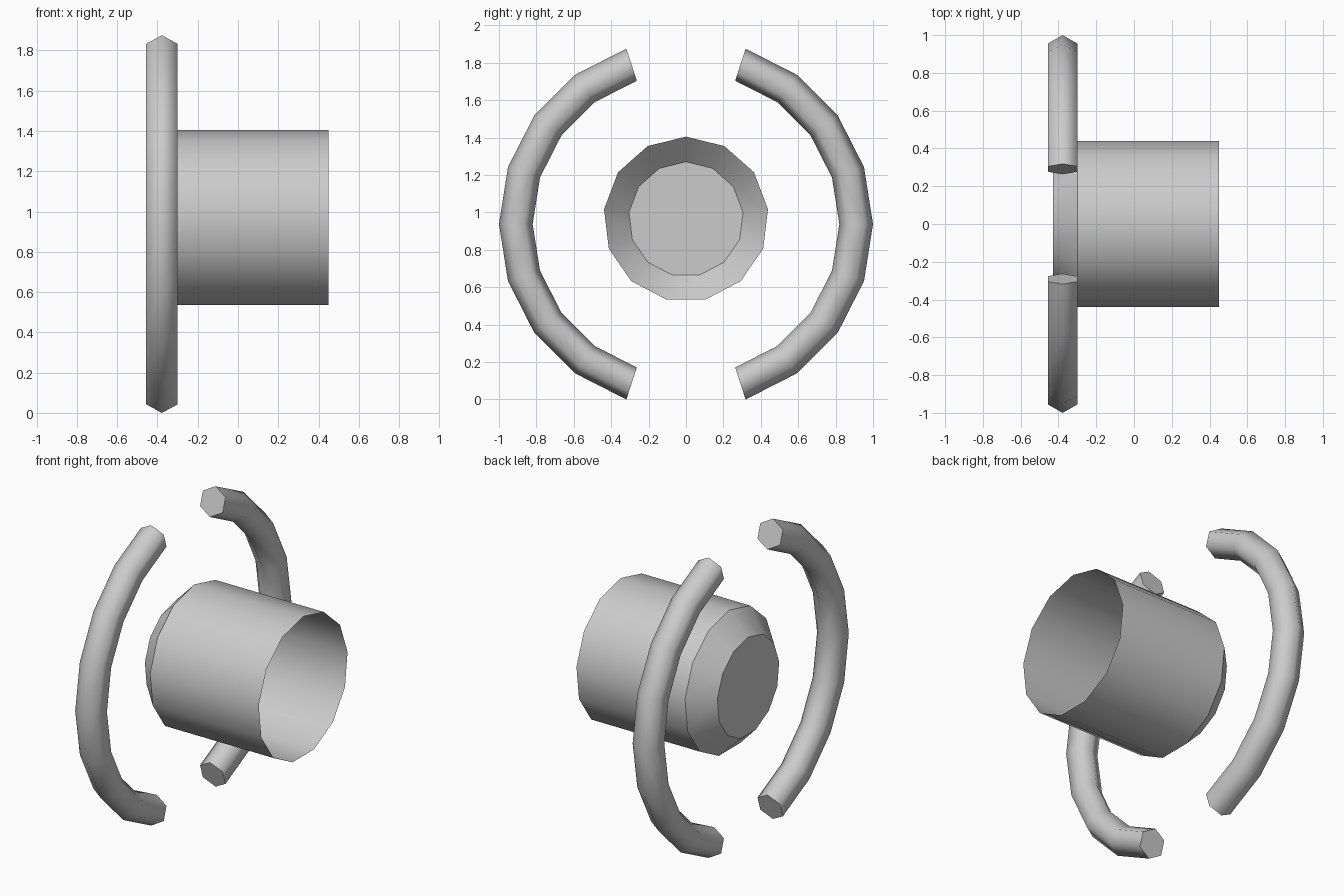
import bpy, bmesh
from math import sin, cos, pi, radians

if "Cube" in bpy.data.objects:
    bpy.data.objects.remove(bpy.data.objects["Cube"])


def skin(name, rings, cap_start, cap_end, sharp_rings=()):
    """Join equal-sized rings of points into a tube with optional flat caps."""
    bm = bmesh.new()
    loops = [[bm.verts.new(p) for p in ring] for ring in rings]
    n = len(loops[0])
    for a, b in zip(loops, loops[1:]):
        for i in range(n):
            j = (i + 1) % n
            bm.faces.new((a[i], a[j], b[j], b[i])).smooth = True
    if cap_start:
        bm.faces.new(loops[0][::-1])
    if cap_end:
        bm.faces.new(loops[-1])
    bmesh.ops.recalc_face_normals(bm, faces=bm.faces)
    for k in sharp_rings:
        for i in range(n):
            bm.edges.get((loops[k][i], loops[k][(i + 1) % n])).smooth = False
    mesh = bpy.data.meshes.new(name)
    bm.to_mesh(mesh)
    bm.free()
    obj = bpy.data.objects.new(name, mesh)
    bpy.context.collection.objects.link(obj)
    return obj


# Open cup along x: flat end, short bevel, straight wall with 13 sides
CUP_SIDES, CUP_Z = 13, 0.9635
cup_profile = [(-0.43, 0.307), (-0.30, 0.4415), (0.45, 0.4415)]
cup_rings = [[(x, r * sin(2 * pi * i / CUP_SIDES), CUP_Z + r * cos(2 * pi * i / CUP_SIDES))
              for i in range(CUP_SIDES)] for x, r in cup_profile]
skin("open_cup", cup_rings, True, False, sharp_rings=(0, 1))

# Two mirrored curved bars with a six-sided section
BAR_X, BAR_Z, ARC_R, TUBE_R, OFFSET = -0.378, 0.9375, 0.896, 0.09, 0.014
for name, side in (("left_curved_bar", -1), ("right_curved_bar", 1)):
    rings = []
    for step in range(-4, 5):
        a = radians(18 * step)
        ring = []
        for i in range(6):
            t = i * pi / 3
            r = ARC_R + TUBE_R * cos(t)
            ring.append((BAR_X + TUBE_R * sin(t), side * (OFFSET + r * cos(a)), BAR_Z + r * sin(a)))
        rings.append(ring)
    skin(name, rings, True, True, sharp_rings=(0, -1))
